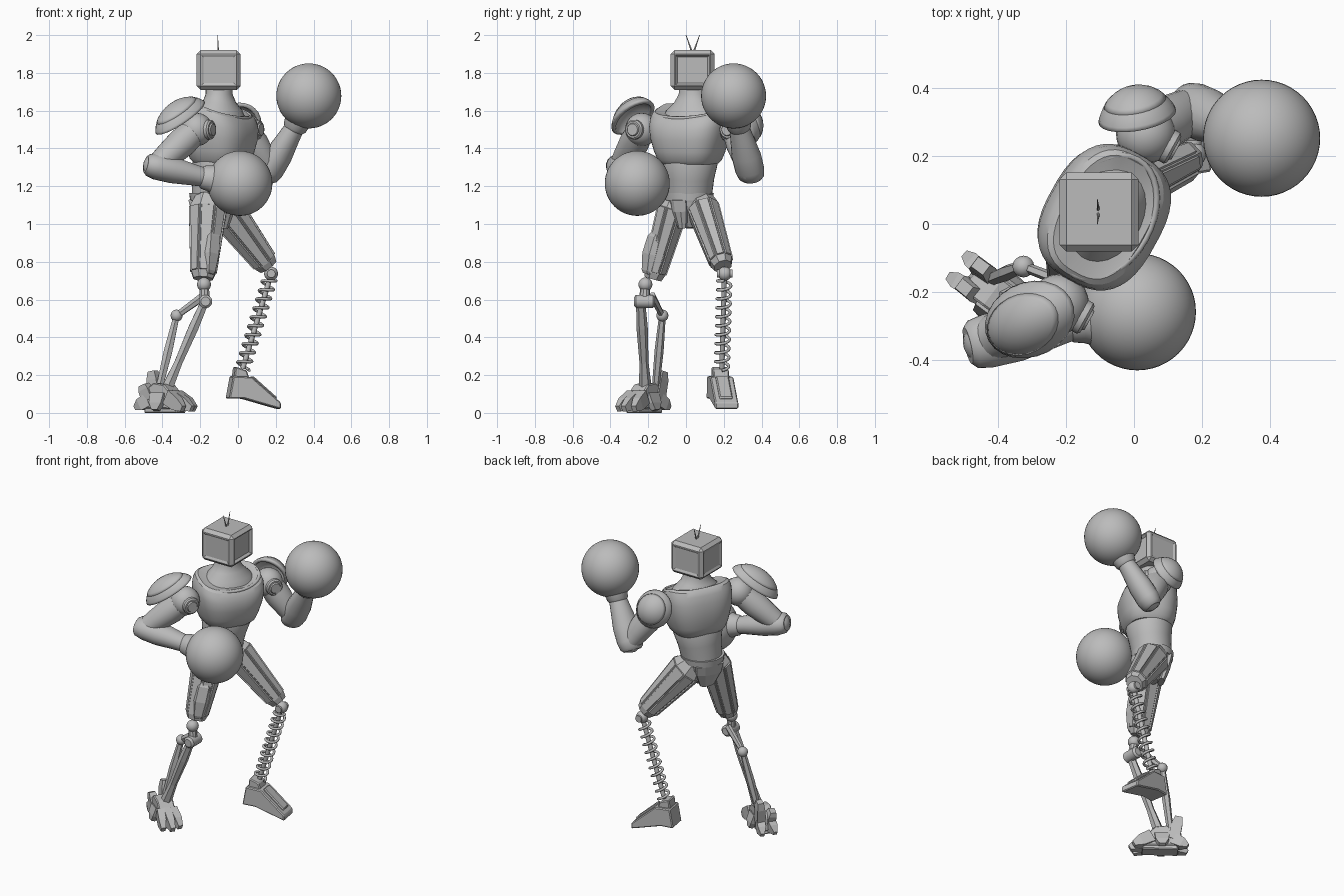
import bpy, bmesh
from math import sin, cos, pi, radians, sqrt, copysign
from mathutils import Vector as V, Matrix

cube = bpy.data.objects.get("Cube")
if cube:
    bpy.data.objects.remove(cube)

grey = bpy.data.materials.new("plain_grey")
grey.use_nodes = True
tone = (0.5, 0.5, 0.5, 1)
grey.diffuse_color = tone
grey.node_tree.nodes["Principled BSDF"].inputs["Base Color"].default_value = tone

FRONT = V((0.87, -0.48, 0)).normalized()   # direction the chest faces
LEFT = V((0.48, 0.87, 0)).normalized()
UP = V((0, 0, 1))


def finish(name, bm, angle=35):
    bmesh.ops.recalc_face_normals(bm, faces=bm.faces)
    me = bpy.data.meshes.new(name)
    bm.to_mesh(me)
    bm.free()
    for p in me.polygons:
        p.use_smooth = angle > 0
    if angle:
        me.set_sharp_from_angle(angle=radians(angle))
    me.materials.append(grey)
    ob = bpy.data.objects.new(name, me)
    bpy.context.collection.objects.link(ob)
    return ob


def limb(name, p0, p1, prof, n=20, hint=UP, angle=35, panels=0, power=1):
    """Loft of elliptical rings (t, half a, half b) along p0 to p1; a follows hint, power below 1 squares them."""
    p0, p1 = V(p0), V(p1)
    axis = (p1 - p0).normalized()
    a = V(hint)
    a = (a - axis * a.dot(axis)).normalized()
    b = axis.cross(a)
    turn, grow = (pi / 4, sqrt(2)) if n == 4 else (pi / n, 1)
    angles = [turn + 2 * pi * i / n for i in range(n)]
    unit = [[grow * copysign(abs(w) ** power, w) for w in (cos(q), sin(q))] for q in angles]
    bm = bmesh.new()
    rings = [[bm.verts.new(p0.lerp(p1, t) + a * ra * u + b * rb * v) for u, v in unit] for t, ra, rb in prof]
    sides = []
    for r, s in zip(rings, rings[1:]):
        sides += [bm.faces.new((r[i], r[(i + 1) % n], s[(i + 1) % n], s[i])) for i in range(n)]
    bm.faces.new(rings[0])
    bm.faces.new(rings[-1])
    if panels:
        bmesh.ops.recalc_face_normals(bm, faces=bm.faces)
        big = [f for f in sides if f.calc_area() > panels]
        bmesh.ops.inset_individual(bm, faces=big, thickness=0.007, depth=0.0)
        bmesh.ops.inset_individual(bm, faces=big, thickness=0.003, depth=0.007)
    return finish(name, bm, angle)


def ball(name, c, r, seg=32):
    bm = bmesh.new()
    bmesh.ops.create_uvsphere(bm, u_segments=seg, v_segments=seg // 2, radius=r,
                              matrix=Matrix.Translation(c))
    return finish(name, bm)


def block(name, outline, width, origin, along):
    """Side outline (forward, height) extruded across the given direction."""
    along = V(along).normalized()
    across = UP.cross(along)
    bm = bmesh.new()
    f = bm.faces.new([bm.verts.new(V(origin) + along * u + UP * z - across * width / 2) for u, z in outline])
    new = bmesh.ops.extrude_face_region(bm, geom=[f])["geom"]
    bmesh.ops.translate(bm, vec=across * width, verts=[v for v in new if isinstance(v, bmesh.types.BMVert)])
    bmesh.ops.bevel(bm, geom=bm.edges[:], offset=0.006, segments=1, affect='EDGES')
    return finish(name, bm, 0)


def shell(name, c, normal, along, radii, cut):
    """Armour dome: the part of an ellipsoid above a cut, thickened."""
    z = V(normal).normalized()
    x = V(along)
    x = (x - z * x.dot(z)).normalized()
    rot = Matrix((x, z.cross(x), z)).transposed().to_4x4()
    bm = bmesh.new()
    bmesh.ops.create_uvsphere(bm, u_segments=24, v_segments=16, radius=1)
    bmesh.ops.bisect_plane(bm, geom=bm.verts[:] + bm.edges[:] + bm.faces[:], plane_co=(0, 0, cut),
                           plane_no=(0, 0, 1), clear_inner=True)
    bmesh.ops.transform(bm, verts=bm.verts, matrix=Matrix.Translation(c) @ rot @ Matrix.Diagonal((*radii, 1)))
    ob = finish(name, bm)
    mod = ob.modifiers.new("thickness", 'SOLIDIFY')
    mod.thickness = 0.022


def tube(name, pts, r, closed=False):
    cu = bpy.data.curves.new(name, 'CURVE')
    cu.dimensions = '3D'
    cu.bevel_depth, cu.bevel_resolution = r, 2
    cu.use_fill_caps = True
    sp = cu.splines.new('POLY')
    sp.points.add(len(pts) - 1)
    for p, q in zip(sp.points, pts):
        p.co = (*q, 1)
    sp.use_cyclic_u = closed
    cu.materials.append(grey)
    ob = bpy.data.objects.new(name, cu)
    bpy.context.collection.objects.link(ob)


# Head: bevelled box with sunken screen and side panels
bm = bmesh.new()
bmesh.ops.create_cube(bm, size=1, matrix=Matrix.Translation((-0.103, 0.035, 1.815))
                      @ Matrix.Diagonal((0.232, 0.232, 0.21, 1)))
bmesh.ops.bevel(bm, geom=bm.edges[:], offset=0.02, segments=1, affect='EDGES')
for f in [f for f in bm.faces if f.calc_area() > 0.02 and abs(f.normal.z) < 0.5]:
    deep = -0.014 if f.normal.x > 0.5 else -0.006
    bmesh.ops.inset_individual(bm, faces=[f], thickness=0.008, depth=0)
    bmesh.ops.inset_individual(bm, faces=[f], thickness=0.016, depth=deep)
finish("head", bm, 0)
for side, name in ((-1, "right_antenna"), (1, "left_antenna")):
    limb(name, (-0.105, 0.036 + side * 0.006, 1.915), (-0.108, 0.036 + side * 0.036, 2.0),
         [(0, 0.005, 0.005), (1, 0.0015, 0.0015)], 6, (1, 0, 0))

# Torso
MID = V((-0.083, 0.02, 0))


def slope(p):
    """Lowers the front of the chest top toward the breastbone."""
    f = max(0, (V(p) - MID).dot(FRONT) + 0.06)
    return V(p) - UP * 0.32 * f * min(1, max(0, (p[2] - 1.42) / 0.2))


limb("neck", (-0.10, 0.035, 1.56), (-0.10, 0.035, 1.73),
     [(0, 0.13, 0.17), (0.25, 0.115, 0.145), (0.5, 0.085, 0.1), (0.75, 0.07, 0.075), (1, 0.07, 0.072)], 28, FRONT)
chest = limb("chest", (-0.095, 0.02, 1.32), MID + UP * 1.64,
             [(0, 0.125, 0.145), (0.06, 0.145, 0.163), (0.2, 0.16, 0.182), (0.45, 0.172, 0.203), (0.7, 0.17, 0.212),
              (0.86, 0.156, 0.21), (0.95, 0.142, 0.2), (0.98, 0.125, 0.185), (0.92, 0.08, 0.12)], 40, FRONT, power=0.75)
for v in chest.data.vertices:
    v.co = slope(v.co)
tube("collar", [slope(MID + UP * 1.622 + FRONT * 0.133 * cos(i * pi / 18) + LEFT * 0.193 * sin(i * pi / 18))
                for i in range(36)], 0.01, True)
limb("belly", (-0.13, 0.015, 1.13), (-0.095, 0.02, 1.36),
     [(0, 0.115, 0.118), (0.15, 0.12, 0.124), (0.5, 0.126, 0.134), (0.85, 0.14, 0.152), (1, 0.13, 0.145)], 32, FRONT)

# Pelvis
limb("belt", (-0.13, 0.015, 1.125), (-0.13, 0.015, 1.165), [(0, 0.122, 0.128), (1, 0.127, 0.134)], 32, FRONT)
limb("pelvis", (-0.12, 0.01, 0.98), (-0.13, 0.015, 1.13),
     [(0, 0.045, 0.045), (0.35, 0.078, 0.075), (0.75, 0.108, 0.12), (1, 0.115, 0.12)], 16, FRONT)
for sign, wide, name in ((1, 0.05, "front_crotch_plate"), (-1, 0.095, "rear_crotch_plate")):
    limb(name, V((-0.125, 0.01, 1.13)) + FRONT * sign * 0.1, V((-0.125, 0.01, 0.98)) + FRONT * sign * 0.06,
         [(0, 0.025, wide), (0.4, 0.03, wide * 0.92), (1, 0.02, wide * 0.5)], 8, FRONT, 0)

# Arms
ARMS = {"left": dict(shoulder=V((0.035, 0.265, 1.5)), elbow=V((0.17, 0.338, 1.285)), wrist=V((0.305, 0.28, 1.52)),
                     glove=V((0.375, 0.252, 1.678)), pad=(-0.15, 0.9, 0.35), size=(0.125, 0.12, 0.12),
                     pad_at=V((0.015, 0.285, 1.52))),
        "right": dict(shoulder=V((-0.22, -0.235, 1.5)), elbow=V((-0.435, -0.345, 1.305)),
                      wrist=V((-0.17, -0.285, 1.245)), glove=V((0.01, -0.258, 1.215)),
                      pad=(-0.45, -0.3, 0.8), size=(0.17, 0.115, 0.12), pad_at=V((-0.29, -0.27, 1.535)))}
for side, a in ARMS.items():
    sh, el, wr, gl = a["shoulder"], a["elbow"], a["wrist"], a["glove"]
    ball(side + "_shoulder", sh, 0.088, 24)
    for k, (r, w) in enumerate(((0.052, 0.095), (0.036, 0.102))):
        limb(f"{side}_shoulder_disc_{k}", sh, sh + FRONT * w, [(0, r, r), (0.92, r, r), (1, r * 0.85, r * 0.85)], 20)
    limb(side + "_upper_arm", sh, el, [(0, 0.07, 0.07), (0.35, 0.08, 0.08), (0.7, 0.07, 0.072), (1, 0.058, 0.064)], 20)
    ball(side + "_elbow", el, 0.068, 20)
    limb(side + "_forearm", el.lerp(wr, -0.2), wr,
         [(0, 0.045, 0.055), (0.05, 0.06, 0.072), (0.18, 0.07, 0.08), (0.45, 0.07, 0.08), (0.78, 0.057, 0.063),
          (1, 0.05, 0.052)], 20, FRONT if side == "left" else UP)
    limb(side + "_glove_cuff", wr.lerp(gl, -0.15), gl,
         [(0, 0.052, 0.052), (0.06, 0.062, 0.062), (0.2, 0.068, 0.068), (0.45, 0.09, 0.09), (0.75, 0.135, 0.135)], 28)
    ball(side + "_glove", gl, 0.172, 48)
    shell(side + "_shoulder_pad", a["pad_at"], a["pad"], el - sh, a["size"], 0.28)
    shell(side + "_pad_ridge", a["pad_at"] + V(a["pad"]) * 0.01, a["pad"], el - sh, [s * 0.96 for s in a["size"]], 0.6)

# Thighs: faceted with long raised panels
THIGH = [(0, 0.07, 0.07), (0.14, 0.102, 0.085), (0.93, 0.068, 0.062), (1, 0.055, 0.05)]
limb("left_thigh", (-0.11, 0.075, 1.13), (0.16, 0.195, 0.775), THIGH, 8, (1, 0, 0.5), 0, 0.008)
limb("right_thigh", (-0.155, -0.05, 1.15), (-0.185, -0.175, 0.71), THIGH, 8, (1, 0, 0), 0, 0.008)
limb("right_thigh_plate", (-0.14, -0.125, 0.96), (-0.155, -0.18, 0.73),
     [(0, 0.03, 0.045), (0.15, 0.055, 0.07), (0.55, 0.055, 0.078), (0.93, 0.04, 0.06), (1, 0.03, 0.05)], 6, (1, 0, 0), 0)

# Left lower leg: spring on a rod
ball("left_knee", (0.175, 0.205, 0.737), 0.037, 20)
limb("left_knee_cap", (0.176, 0.165, 0.737), (0.176, 0.245, 0.737), [(0, 0.022, 0.022), (1, 0.022, 0.022)], 14)
top, low = V((0.168, 0.203, 0.71)), V((0.025, 0.19, 0.235))
limb("spring_rod", low, top, [(0, 0.014, 0.014), (1, 0.014, 0.014)], 12, (1, 0, 0))
ax = (top - low).normalized()
s1 = V((0, 1, 0)).cross(ax).normalized()
s2 = ax.cross(s1)
turns, step = 10, 20
tube("spring", [low.lerp(top, i / (turns * step)) + 0.036 * (s1 * cos(2 * pi * i / step) + s2 * sin(2 * pi * i / step))
                for i in range(turns * step + 1)], 0.008)

# Left foot
aim = (1, 0.17, 0)
block("left_ankle", [(-0.035, 0.17), (-0.025, 0.245), (0.035, 0.225), (0.055, 0.17)], 0.085, (0.005, 0.18, 0), aim)
block("left_foot", [(-0.062, 0.075), (-0.04, 0.195), (0.06, 0.19), (0.215, 0.055), (0.215, 0.02), (0.16, 0.035),
                    (0.02, 0.075)], 0.125, (0.005, 0.18, 0), aim)
block("left_foot_plate", [(0.06, 0.182), (0.07, 0.197), (0.2, 0.082), (0.19, 0.067)], 0.07, (0.005, 0.18, 0), aim)

# Right lower leg: twin struts
ball("right_knee", (-0.18, -0.215, 0.68), 0.037, 20)
limb("right_knee_link", (-0.18, -0.215, 0.68), (-0.175, -0.22, 0.59), [(0, 0.025, 0.025), (1, 0.03, 0.03)], 10, (1, 0, 0))
limb("right_knee_axle", (-0.172, -0.275, 0.59), (-0.172, -0.165, 0.59),
     [(0, 0.024, 0.024), (0.1, 0.036, 0.036), (0.9, 0.036, 0.036), (1, 0.024, 0.024)], 16)
limb("right_shin", (-0.175, -0.24, 0.59), (-0.375, -0.215, 0.13),
     [(0, 0.024, 0.024), (0.3, 0.03, 0.03), (0.7, 0.024, 0.024), (1, 0.034, 0.034)], 6, (1, 0, 0), 0)
calf = V((-0.325, -0.125, 0.515))
ball("calf_joint", calf, 0.032, 16)
limb("calf_link", (-0.18, -0.18, 0.62), calf, [(0, 0.024, 0.018), (1, 0.018, 0.015)], 6, UP, 0)
limb("calf_strut", calf, (-0.415, -0.16, 0.14), [(0, 0.018, 0.018), (0.5, 0.026, 0.024), (1, 0.02, 0.02)], 6, (1, 0, 0), 0)

# Right foot: narrow, with clawed toes and heel fins
aim = V((0.8, -0.6, 0)).normalized()
across = UP.cross(aim)
base = V((-0.395, -0.215, 0))
block("right_foot", [(-0.11, 0.025), (-0.1, 0.11), (-0.03, 0.16), (0.04, 0.15), (0.11, 0.08), (0.11, 0.02)],
      0.1, base, aim)
for k in (-1, 0, 1):
    start = base + aim * 0.06 + across * 0.038 * k
    limb(f"toe_{k + 2}", start + UP * 0.085, start + aim * (0.13 - 0.02 * abs(k)) + across * 0.015 * k + UP * 0.022,
         [(0, 0.04, 0.022), (0.6, 0.036, 0.022), (1, 0.016, 0.014)], 4, UP, 0)
for k, tall in ((-1, 0.15), (1, 0.22)):
    start = base - aim * 0.07 + across * 0.03 * k
    limb(f"heel_claw_{(k + 3) // 2}", start + UP * 0.07, start - aim * 0.085 + across * 0.01 * k + UP * 0.025,
         [(0, 0.036, 0.025), (0.6, 0.032, 0.024), (1, 0.012, 0.012)], 4, UP, 0)
    limb(f"heel_fin_{(k + 3) // 2}", start + UP * 0.07, start - aim * 0.03 + across * 0.01 * k + UP * tall,
         [(0, 0.035, 0.025), (0.7, 0.032, 0.024), (1, 0.022, 0.018)], 4, aim, 0)
    limb(f"side_claw_{(k + 3) // 2}", base + across * 0.04 * k + UP * 0.1, base + across * 0.07 * k + UP * 0.015,
         [(0, 0.045, 0.02), (0.6, 0.04, 0.02), (1, 0.02, 0.012)], 4, aim, 0)
block("right_sole", [(-0.1, 0), (-0.09, 0.035), (0.11, 0.035), (0.12, 0)], 0.085, base, aim)
